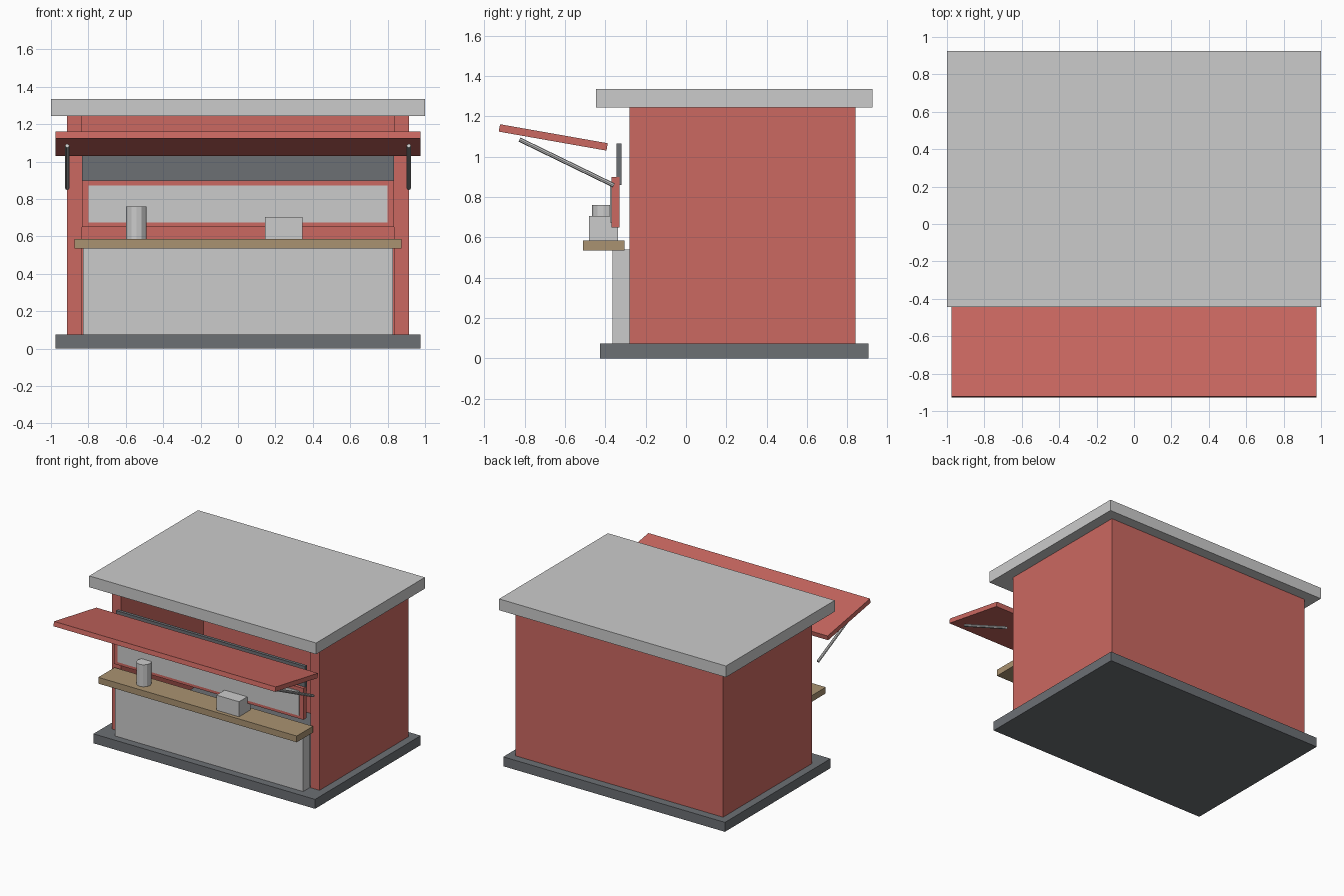
import bpy, math
from mathutils import Vector

cube = bpy.data.objects.get("Cube")
if cube:
    bpy.data.objects.remove(cube, do_unlink=True)


def material(name, r, g, b):
    m = bpy.data.materials.new(name)
    m.use_nodes = True
    m.diffuse_color = (r, g, b, 1)
    m.node_tree.nodes["Principled BSDF"].inputs["Base Color"].default_value = (r, g, b, 1)
    return m


RED = material("red paint", 0.60, 0.14, 0.12)
LIGHT = material("light grey", 0.60, 0.60, 0.60)
DARK = material("dark grey", 0.15, 0.16, 0.175)
WOOD = material("counter wood", 0.40, 0.29, 0.165)


def box(name, mat, x, y, z):
    """Axis-aligned box from (min, max) ranges."""
    ranges = (x, y, z)
    bpy.ops.mesh.primitive_cube_add(size=1, location=[(a + b) / 2 for a, b in ranges])
    ob = bpy.context.object
    ob.name = name
    for v in ob.data.vertices:
        v.co = [c * (b - a) for c, (a, b) in zip(v.co, ranges)]
    ob.data.materials.append(mat)
    return ob


def rod(name, mat, start, end, radius, sides):
    """Faceted cylinder between two points."""
    a, b = Vector(start), Vector(end)
    bpy.ops.mesh.primitive_cylinder_add(vertices=sides, radius=radius,
                                        depth=(b - a).length, location=(a + b) / 2)
    ob = bpy.context.object
    ob.name = name
    ob.rotation_euler = (b - a).to_track_quat('Z', 'Y').to_euler()
    ob.data.materials.append(mat)
    return ob


def span(w):
    return (-w, w)


# Floor slab and roof
box("base_slab", DARK, span(0.977), (-0.425, 0.905), (0, 0.075))
box("roof_slab", LIGHT, span(1.0), (-0.445, 0.925), (1.245, 1.335))

# Hollow shell, open at the front
box("back_wall", RED, span(0.835), (0.76, 0.84), (0.075, 1.245))
for side, s in (("left", 1), ("right", -1)):
    box(side + "_wall", RED, sorted((s * 0.835, s * 0.915)), (-0.28, 0.84), (0.075, 1.245))
    # Awning support
    rod(side + "_awning_strut", LIGHT, (s * 0.913, -0.825, 1.085),
        (s * 0.913, -0.358, 0.858), 0.011, 8)

# Serving front
box("front_panel", LIGHT, span(0.83), (-0.365, -0.28), (0.075, 0.54))
box("counter", WOOD, span(0.875), (-0.51, -0.305), (0.535, 0.585))
box("sign_board", RED, span(0.835), (-0.37, -0.33), (0.65, 0.90))
box("sign_plate", LIGHT, span(0.80), (-0.376, -0.368), (0.675, 0.872))
box("shutter_strip", DARK, span(0.833), (-0.345, -0.32), (0.86, 1.065))

# Tilted awning
awning = box("awning", RED, span(0.977), (-0.929, -0.387), (1.077, 1.114))
awning.rotation_euler.x = math.radians(-10)

# Things on the counter
rod("cup", LIGHT, (-0.543, -0.41, 0.585), (-0.543, -0.41, 0.76), 0.055, 12)
box("till", LIGHT, (0.145, 0.345), (-0.48, -0.337), (0.585, 0.705))
